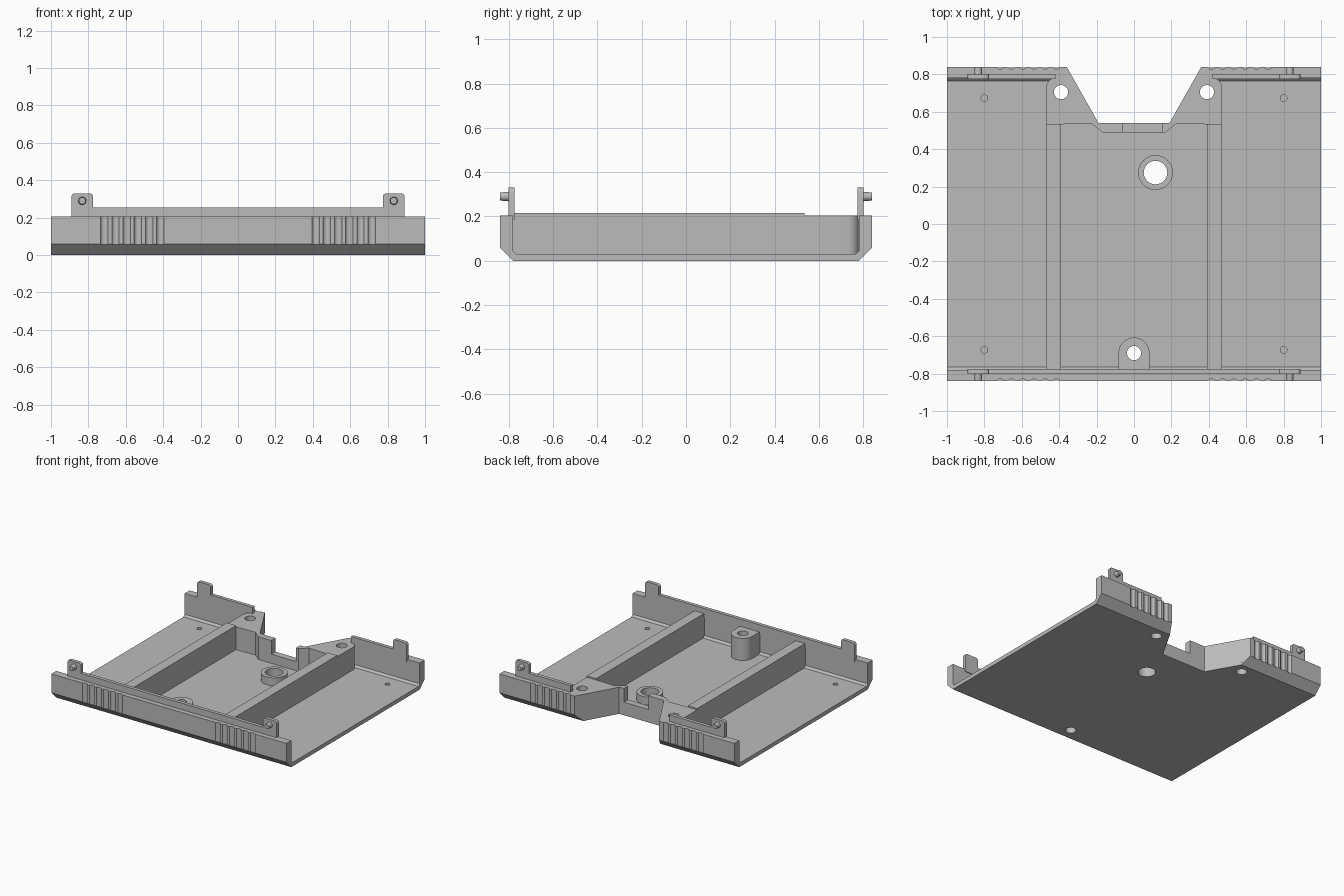
import bpy, bmesh, math
from mathutils import Matrix, Vector

cube = bpy.data.objects.get("Cube")
if cube:
    bpy.data.objects.remove(cube, do_unlink=True)

grey = bpy.data.materials.new("plain_grey")
grey.use_nodes = True
grey.diffuse_color = (0.5, 0.5, 0.5, 1)
grey.node_tree.nodes["Principled BSDF"].inputs["Base Color"].default_value = (0.5, 0.5, 0.5, 1)


def add_prism(bm, pts, start, end, axis="z"):
    """Extrude a closed profile along one axis."""
    place = {"z": lambda a, b, h: (a, b, h),
             "x": lambda a, b, h: (h, a, b),
             "y": lambda a, b, h: (a, h, b)}[axis]
    low = [bm.verts.new(place(a, b, start)) for a, b in pts]
    face = bm.faces.new(low)
    top = bmesh.ops.extrude_face_region(bm, geom=[face])["geom"]
    shift = Vector(place(0, 0, end - start))
    bmesh.ops.translate(bm, vec=shift, verts=[g for g in top if isinstance(g, bmesh.types.BMVert)])


def circle(x, y, r, n=32):
    return [(x + r * math.cos(2 * math.pi * i / n), y + r * math.sin(2 * math.pi * i / n))
            for i in range(n)]


def rect(x0, x1, y0, y1):
    return [(x0, y0), (x1, y0), (x1, y1), (x0, y1)]


def finish(name, bm):
    bmesh.ops.recalc_face_normals(bm, faces=bm.faces)
    mesh = bpy.data.meshes.new(name)
    bm.to_mesh(mesh)
    bm.free()
    mesh.materials.append(grey)
    ob = bpy.data.objects.new(name, mesh)
    bpy.context.collection.objects.link(ob)
    return ob


def prism(name, pts, start, end, axis="z"):
    bm = bmesh.new()
    add_prism(bm, pts, start, end, axis)
    return finish(name, bm)


WALL, LIP, FLOOR = 0.205, 0.255, 0.03
drilled, others = [], []

# Tray: chamfered channel section running the full width
half = [(0.78, 0), (0.84, 0.06), (0.84, WALL), (0.78, WALL), (0.78, 0.045), (0.765, FLOOR)]
section = half + [(-y, z) for y, z in reversed(half)]
drilled.append(prism("tray", section, -1, 1, "x"))

# Round boss, and the U-shaped boss against the front wall
drilled.append(prism("round_boss", circle(0.115, 0.275, 0.093, 48), 0.02, 0.09))
arch = [(0.083 * math.cos(math.pi * i / 20), -0.69 + 0.083 * math.sin(math.pi * i / 20))
        for i in range(21)]
drilled.append(prism("front_boss", arch + [(-0.083, -0.79), (0.083, -0.79)], 0.02, 0.2))

corner = [(0.19, 0.54), (0.47, 0.53), (0.47, 0.73), (0.465, 0.752), (0.452, 0.77),
          (0.43, 0.78), (0.42, 0.8), (0.337, 0.8)]
for side, label in ((1, "left"), (-1, "right")):
    # Long rib and the corner block that carries a screw hole
    others.append(prism(label + "_rib", [(side * x, y) for x, y in rect(0.39, 0.47, -0.79, 0.535)],
                        0.02, 0.215))
    drilled.append(prism(label + "_corner_block", [(side * x, y) for x, y in corner], 0.02, WALL))

    for end, where in ((-1, "front"), (1, "back")):
        # Upright tab with rounded top corners
        r = 0.018
        tab = [(0.775, WALL - 0.02), (0.89, WALL - 0.02)]
        for cx, first in ((0.89 - r, 0), (0.775 + r, 90)):
            for k in range(5):
                a = math.radians(first + k * 22.5)
                tab.append((cx + r * math.cos(a), 0.33 - r + r * math.sin(a)))
        others.append(prism(f"{where}_{label}_tab", [(side * x, z) for x, z in tab],
                            end * 0.775, end * 0.802, "y"))
        # Locking pin on the outside of the tab
        bm = bmesh.new()
        turn = Matrix.Rotation(-end * math.pi / 2, 4, "X")
        spot = Matrix.Translation((side * 0.833, end * 0.818, 0.29))
        bmesh.ops.create_cone(bm, cap_ends=True, segments=24, radius1=0.022, radius2=0.018,
                              depth=0.044, matrix=spot @ turn)
        others.append(finish(f"{where}_{label}_pin", bm))
    others.append(prism(f"back_{label}_lip", [(side * x, y) for x, y in rect(0.42, 0.78, 0.775, 0.802)],
                        WALL - 0.02, LIP))
others.append(prism("front_lip", rect(-0.78, 0.78, -0.802, -0.775), WALL - 0.02, LIP))

# Low wall behind the notch, with a dip in the middle
others.append(prism("notch_wall_right", [(-0.23, 0.54), (-0.17, 0.49), (-0.06, 0.49), (-0.06, 0.54)],
                    0.02, WALL))
others.append(prism("notch_wall_middle", rect(-0.06, 0.15, 0.49, 0.54), 0.02, 0.1))
others.append(prism("notch_wall_left", [(0.15, 0.54), (0.15, 0.49), (0.17, 0.49), (0.23, 0.54)],
                    0.02, WALL))

# Screw holes
bm = bmesh.new()
for x, y, r in ((0.115, 0.275, 0.063), (0, -0.69, 0.038), (0.39, 0.705, 0.038), (-0.39, 0.705, 0.038)):
    add_prism(bm, circle(x, y, r), -0.1, 0.5)
hole_cutter = finish("hole_cutter", bm)

# Back notch, shallow floor pits and finger grooves
bm = bmesh.new()
add_prism(bm, [(-0.19, 0.54), (0.19, 0.54), (0.371, 0.86), (-0.371, 0.86)], -0.1, 0.5)
for side in (1, -1):
    for end in (1, -1):
        add_prism(bm, circle(side * 0.8, end * 0.673, 0.018, 16), 0.012, 0.1)
        for i in range(6):
            add_prism(bm, circle(side * (0.415 + 0.06 * i), end * 0.851, 0.0227, 24), 0.056, 0.3)
shape_cutter = finish("shape_cutter", bm)


def cut(ob, cutter):
    mod = ob.modifiers.new("cut", "BOOLEAN")
    mod.operation, mod.solver, mod.object = "DIFFERENCE", "EXACT", cutter
    with bpy.context.temp_override(object=ob, active_object=ob):
        bpy.ops.object.modifier_apply(modifier=mod.name)


for ob in drilled:
    cut(ob, hole_cutter)
cut(drilled[0], shape_cutter)
for cutter in (hole_cutter, shape_cutter):
    bpy.data.objects.remove(cutter, do_unlink=True)

# Smooth the round faces, keep the edges sharp
bpy.ops.object.select_all(action="DESELECT")
for ob in drilled + others:
    ob.select_set(True)
bpy.context.view_layer.objects.active = drilled[0]
bpy.ops.object.shade_smooth_by_angle(angle=math.radians(30))
